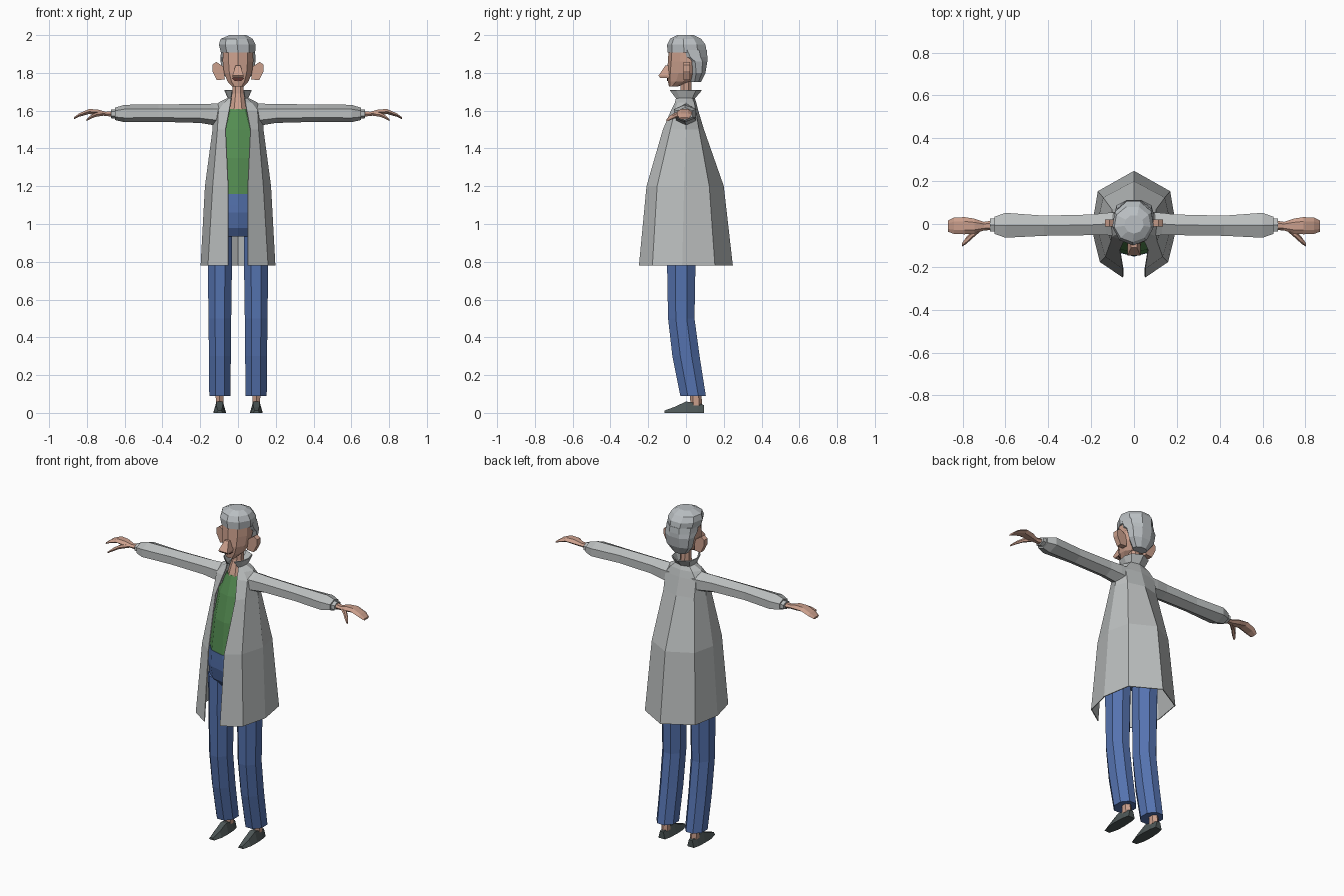
import bpy, bmesh, math


def material(name, rgb):
    m = bpy.data.materials.new(name)
    m.diffuse_color = (*rgb, 1)
    return m


COAT = material("grey coat", (0.50, 0.52, 0.52))
HAIR = material("grey hair", (0.49, 0.52, 0.54))
SKIN = material("skin", (0.60, 0.35, 0.265))
BLUE = material("blue denim", (0.09, 0.17, 0.43))
GREEN = material("green shirt", (0.09, 0.27, 0.085))
SHOE = material("dark shoe", (0.075, 0.095, 0.095))
MOUTH = material("dark mouth", (0.11, 0.035, 0.03))


def place(axis, pos, a, b):
    """Point at pos along the axis, with a, b the other two coordinates in x, y, z order."""
    p = [a, b]
    p.insert("xyz".index(axis), pos)
    return p


def ring(axis, pos, a0, a1, b0, b1, n=8, turn=0.5):
    """Regular n-gon stretched to fill the box a0..a1, b0..b1."""
    ang = [2 * math.pi * (i + turn) / n for i in range(n)]
    u = [math.cos(t) for t in ang]
    v = [math.sin(t) for t in ang]

    def fit(w, lo, hi):
        return [lo + (hi - lo) * (q - min(w)) / (max(w) - min(w)) for q in w]
    return [place(axis, pos, p, q) for p, q in zip(fit(u, a0, a1), fit(v, b0, b1))]


def loft(name, rings, mat, closed=True, mirror=False, thick=0):
    bm = bmesh.new()
    rows = [[bm.verts.new(p) for p in r] for r in rings]
    n = len(rows[0])
    for r, s in zip(rows, rows[1:]):
        for i in range(n if closed else n - 1):
            j = (i + 1) % n
            bm.faces.new((r[i], r[j], s[j], s[i]))
    if closed:
        bm.faces.new(rows[0])
        bm.faces.new(rows[-1])
    bmesh.ops.recalc_face_normals(bm, faces=bm.faces)
    me = bpy.data.meshes.new(name)
    bm.to_mesh(me)
    bm.free()
    me.materials.append(mat)
    ob = bpy.data.objects.new(name, me)
    bpy.context.collection.objects.link(ob)
    if mirror:
        ob.modifiers.new("mirror", 'MIRROR')
    if thick:
        ob.modifiers.new("thickness", 'SOLIDIFY').thickness = thick
    return ob


def zloft(name, rows, mat, n=8, turn=0.5, cx=0, **kw):
    """Upright loft from rows of (z, half width, y front, y back)."""
    return loft(name, [ring("z", z, cx - w, cx + w, f, b, n, turn) for z, w, f, b in rows], mat, **kw)


def xloft(name, rows, mat, n=6, turn=0, **kw):
    """Sideways loft from rows of (x, y centre, z centre, half y, half z)."""
    return loft(name, [ring("x", x, y - hy, y + hy, z - hz, z + hz, n, turn)
                       for x, y, z, hy, hz in rows], mat, mirror=True, **kw)


def plate(name, outline, y0, y1, mat, **kw):
    return loft(name, [[place("y", y, x, z) for x, z in outline] for y in (y0, y1)], mat, **kw)


# shoes and ankles
shoe = [(-0.115, 0.018, 0.012), (-0.06, 0.032, 0.032), (0.0, 0.034, 0.06), (0.06, 0.03, 0.052), (0.095, 0.022, 0.042)]
loft("shoes", [[(0.097 - w, y, 0), (0.097 + w, y, 0), (0.097 + w * 0.5, y, h), (0.097 - w * 0.5, y, h)]
               for y, w, h in shoe], SHOE, mirror=True)
zloft("ankles", [(0.04, 0.02, 0.025, 0.085), (0.14, 0.022, 0.015, 0.08)], SKIN, n=6, cx=0.097, mirror=True)

# trousers
zloft("trouser_legs", [(0.09, 0.056, -0.03, 0.105), (0.3, 0.058, -0.072, 0.072), (0.5, 0.06, -0.095, 0.045),
                       (0.78, 0.064, -0.10, 0.05), (0.98, 0.066, -0.10, 0.055)], BLUE, cx=0.096, mirror=True)
zloft("trouser_hips", [(0.935, 0.13, -0.09, 0.05), (0.98, 0.15, -0.125, 0.065), (1.06, 0.152, -0.148, 0.08),
                       (1.10, 0.148, -0.15, 0.085), (1.16, 0.142, -0.152, 0.085)], BLUE, n=10)

# shirt, neck
zloft("shirt", [(1.16, 0.14, -0.15, 0.085), (1.35, 0.12, -0.135, 0.08), (1.5, 0.1, -0.10, 0.065),
                (1.61, 0.055, -0.062, 0.04)], GREEN, n=10)
zloft("neck", [(1.605, 0.05, -0.06, 0.04), (1.65, 0.04, -0.045, 0.035), (1.69, 0.03, -0.03, 0.03),
               (1.79, 0.03, -0.025, 0.028)], SKIN)

# open coat: half sections from front edge round to centre back
coat = [(0.78, (0.05, -0.245), (0.155, -0.175), (0.193, -0.02), (0.165, 0.15), (0, 0.243)),
        (1.2, (0.05, -0.205), (0.13, -0.15), (0.17, -0.01), (0.14, 0.12), (0, 0.195)),
        (1.5, (0.064, -0.118), (0.105, -0.08), (0.13, 0), (0.10, 0.065), (0, 0.09)),
        (1.6, (0.045, -0.075), (0.10, -0.055), (0.125, 0), (0.10, 0.048), (0, 0.06)),
        (1.64, (0.038, -0.055), (0.07, -0.042), (0.10, 0), (0.07, 0.04), (0, 0.05)),
        (1.665, (0.034, -0.05), (0.045, -0.03), (0.05, 0), (0.045, 0.03), (0, 0.042)),
        (1.71, (0.028, -0.083), (0.058, -0.05), (0.068, 0), (0.058, 0.05), (0, 0.08))]
loft("coat", [[(x, y, z) for x, y in pts] for z, *pts in coat], COAT, closed=False, mirror=True, thick=0.005)

# sleeves
xloft("sleeves", [(0.07, 0, 1.575, 0.055, 0.066), (0.13, 0, 1.58, 0.052, 0.057), (0.2, -0.004, 1.585, 0.048, 0.05),
                  (0.42, -0.008, 1.587, 0.047, 0.046), (0.6, -0.006, 1.585, 0.058, 0.046),
                  (0.65, -0.006, 1.583, 0.04, 0.033)], COAT, turn=0.5)
xloft("cuffs", [(0.63, -0.005, 1.583, 0.032, 0.026), (0.672, -0.005, 1.583, 0.03, 0.023)], COAT, turn=0.5)

# hands
xloft("hands", [(0.66, -0.006, 1.583, 0.022, 0.015), (0.70, -0.01, 1.583, 0.02, 0.011), (0.745, -0.01, 1.592, 0.035, 0.015),
                (0.79, -0.008, 1.595, 0.04, 0.013), (0.84, -0.008, 1.577, 0.038, 0.009),
                (0.868, -0.01, 1.56, 0.026, 0.005)], SKIN)
xloft("thumbs", [(0.715, -0.02, 1.583, 0.014, 0.01), (0.755, -0.05, 1.578, 0.018, 0.011),
                 (0.782, -0.077, 1.565, 0.016, 0.009), (0.803, -0.098, 1.55, 0.008, 0.005)], SKIN)

# head, nose, ears, mouth
zloft("head", [(1.727, 0.03, -0.09, -0.045), (1.755, 0.056, -0.096, 0.03), (1.80, 0.074, -0.1, 0.075),
               (1.86, 0.081, -0.096, 0.09), (1.92, 0.08, -0.092, 0.09), (1.96, 0.06, -0.07, 0.07)], SKIN, n=10)
zloft("nose", [(1.772, 0.027, -0.135, -0.085), (1.785, 0.03, -0.146, -0.085), (1.838, 0.013, -0.11, -0.085)],
      SKIN, n=4)
plate("ears", [(0.07, 1.765), (0.112, 1.762), (0.136, 1.81), (0.136, 1.843), (0.115, 1.858), (0.072, 1.83)],
      -0.012, 0.02, SKIN, mirror=True)
plate("mouth", [(-0.032, 1.772), (0.032, 1.772), (0.016, 1.757), (-0.016, 1.757)], -0.101, -0.094, MOUTH)

# hair: back and sides, then swept-up top
zloft("hair_back", [(1.752, 0.045, 0.02, 0.08), (1.80, 0.082, 0.018, 0.103), (1.86, 0.092, 0.0, 0.113),
                    (1.885, 0.092, -0.045, 0.113), (1.92, 0.09, -0.07, 0.11)], HAIR, n=9, turn=0.75)
top = zloft("hair_top", [(1.908, 0.091, -0.098, 0.11), (1.95, 0.097, -0.1, 0.103), (1.98, 0.085, -0.085, 0.08),
                         (2.0, 0.045, -0.045, 0.04)], HAIR, n=9, turn=0.75)
for v in top.data.vertices:  # slight sweep to one side
    v.co.x -= 0.1 * (v.co.z - 1.908) if v.co.z < 1.99 else 0
